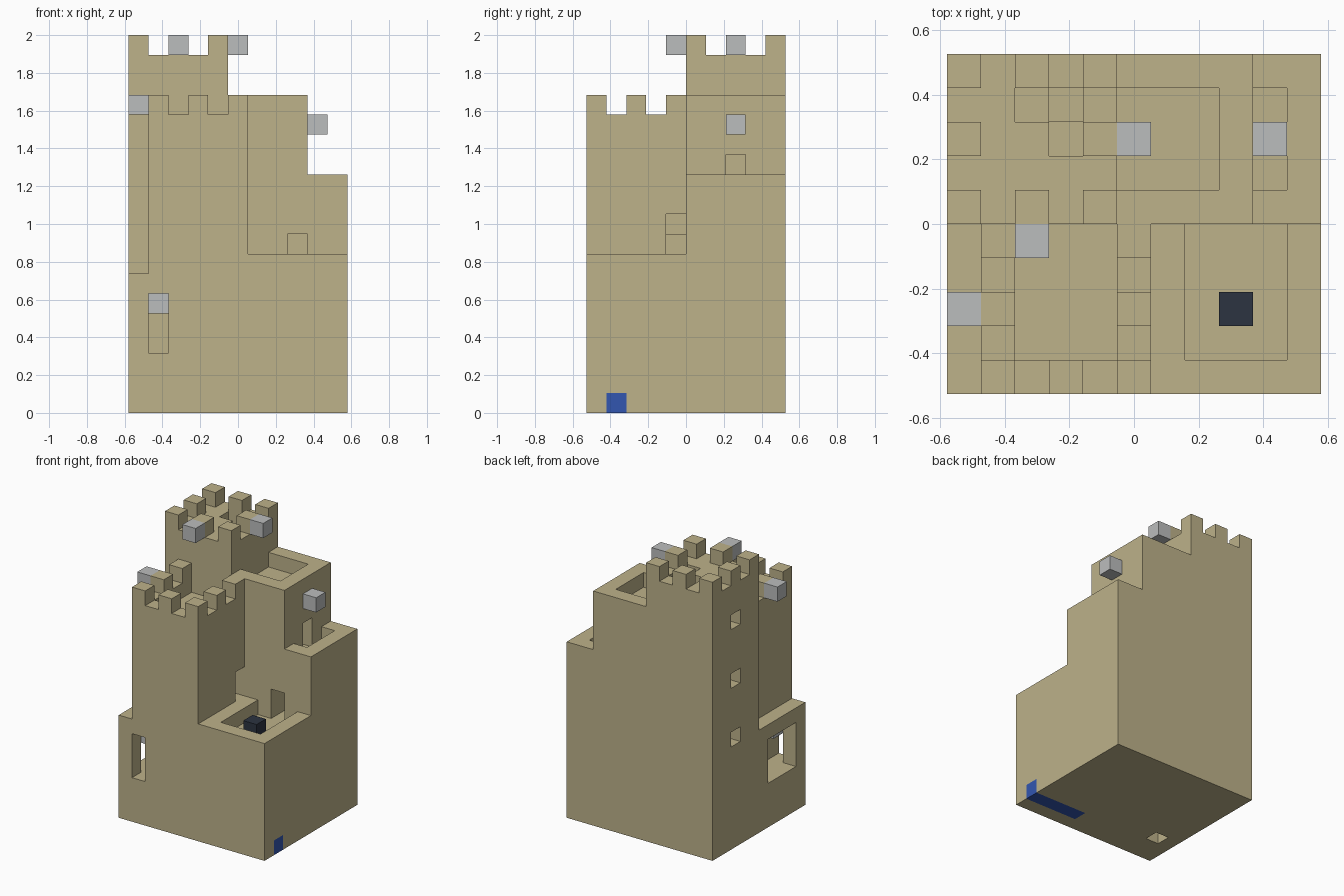
import bpy, bmesh
from mathutils import Vector

cube = bpy.data.objects.get("Cube")
if cube:
    bpy.data.objects.remove(cube)

UNIT = 2 / 19                      # edge of one building block
ORIGIN = Vector((-5.5, -5, 0))     # centres the block grid
cells = {}                         # block position -> part name


def material(name, rgb):
    m = bpy.data.materials.new(name)
    m.use_nodes = True
    m.diffuse_color = (*rgb, 1)
    bsdf = m.node_tree.nodes["Principled BSDF"]
    bsdf.inputs["Base Color"].default_value = (*rgb, 1)
    bsdf.inputs["Roughness"].default_value = 0.9
    return m


sand = material("sandstone", (0.51, 0.445, 0.255))
grey = material("lamp_grey", (0.50, 0.51, 0.51))
dark = material("dark_slate", (0.025, 0.033, 0.052))
blue = material("water_blue", (0.032, 0.093, 0.434))
part_materials = {}


def region(xs, ys, zs):
    return [(x, y, z) for x in range(*xs) for y in range(*ys) for z in range(*zs)]


def fill(part, xs, ys, zs, mat=sand):
    part_materials[part] = mat
    for c in region(xs, ys, zs):
        cells[c] = part


def carve(xs, ys, zs):
    for c in region(xs, ys, zs):
        cells.pop(c, None)


def merlons(part, x0, y0, z, skip=()):
    """Battlement blocks on every other cell around a five-cell square."""
    for i in (0, 2, 4):
        for j in (0, 2, 4):
            if (i, j) != (2, 2) and (i, j) not in skip:
                fill(part, (x0 + i, x0 + i + 1), (y0 + j, y0 + j + 1), (z, z + 1))


# Solid masses
fill("west_ledge", (0, 1), (0, 5), (0, 7))
fill("front_tower", (1, 6), (0, 5), (0, 15))
fill("front_terrace", (6, 11), (0, 5), (0, 8))
fill("great_tower", (0, 5), (5, 10), (0, 18))
fill("middle_block", (5, 9), (5, 10), (0, 16))
fill("east_terrace", (9, 11), (5, 10), (0, 12))

# Sunken roof floors behind the parapets
carve((2, 5), (1, 5), (14, 15))
carve((7, 10), (1, 5), (7, 8))
carve((5, 8), (6, 9), (15, 16))
carve((9, 10), (6, 9), (11, 12))

# Battlements
merlons("great_tower", 0, 5, 18)
merlons("front_tower", 1, 0, 15, skip=[(2, 4)])

# Stairwell descending from the great tower roof
carve((2, 3), (8, 9), (17, 18))
carve((3, 4), (8, 9), (16, 18))
carve((3, 4), (7, 8), (15, 18))

# Doorways
carve((8, 9), (5, 7), (7, 9))
carve((7, 9), (7, 8), (11, 13))
carve((5, 6), (4, 5), (8, 10))
carve((4, 5), (4, 5), (9, 10))

# Small stair windows
for z in (7, 11, 15):
    carve((0, 2), (7, 8), (z, z + 1))

# Lookout room with a side opening and a front slit, and a shaft below
carve((0, 2), (1, 4), (3, 6))
carve((1, 2), (0, 1), (3, 6))
carve((1, 2), (2, 3), (0, 2))

# Lamps, hearth block and water channel
lamps = [(2, 4, 18), (5, 7, 18), (0, 2, 15), (9, 7, 14), (1, 1, 5)]
for n, (x, y, z) in enumerate(lamps):
    fill(f"lamp_{n + 1}", (x, x + 1), (y, y + 1), (z, z + 1), grey)
fill("hearth_block", (8, 9), (2, 3), (7, 8), dark)
fill("water_channel", (7, 11), (1, 2), (0, 1), blue)

# Turn each part into an object made of its exposed faces
AXES = [Vector(a) for a in ((1, 0, 0), (0, 1, 0), (0, 0, 1))]


def build(part):
    bm = bmesh.new()
    for c in [c for c, p in cells.items() if p == part]:
        centre = Vector(c) + Vector((0.5, 0.5, 0.5))
        for k in range(3):
            u, v = AXES[(k + 1) % 3] / 2, AXES[(k + 2) % 3] / 2
            for side in (1, -1):
                n = AXES[k] * side
                if tuple(int(a) for a in Vector(c) + n) in cells:
                    continue
                f = centre + n / 2
                corners = [f - u - v, f + u - v, f + u + v, f - u + v][::side]
                bm.faces.new([bm.verts.new((p + ORIGIN) * UNIT) for p in corners])
    bmesh.ops.remove_doubles(bm, verts=bm.verts, dist=UNIT / 100)
    bmesh.ops.dissolve_limit(bm, angle_limit=0.02, verts=bm.verts, edges=bm.edges)
    mesh = bpy.data.meshes.new(part)
    bm.to_mesh(mesh)
    bm.free()
    mesh.materials.append(part_materials[part])
    bpy.context.collection.objects.link(bpy.data.objects.new(part, mesh))


for part in part_materials:
    build(part)
